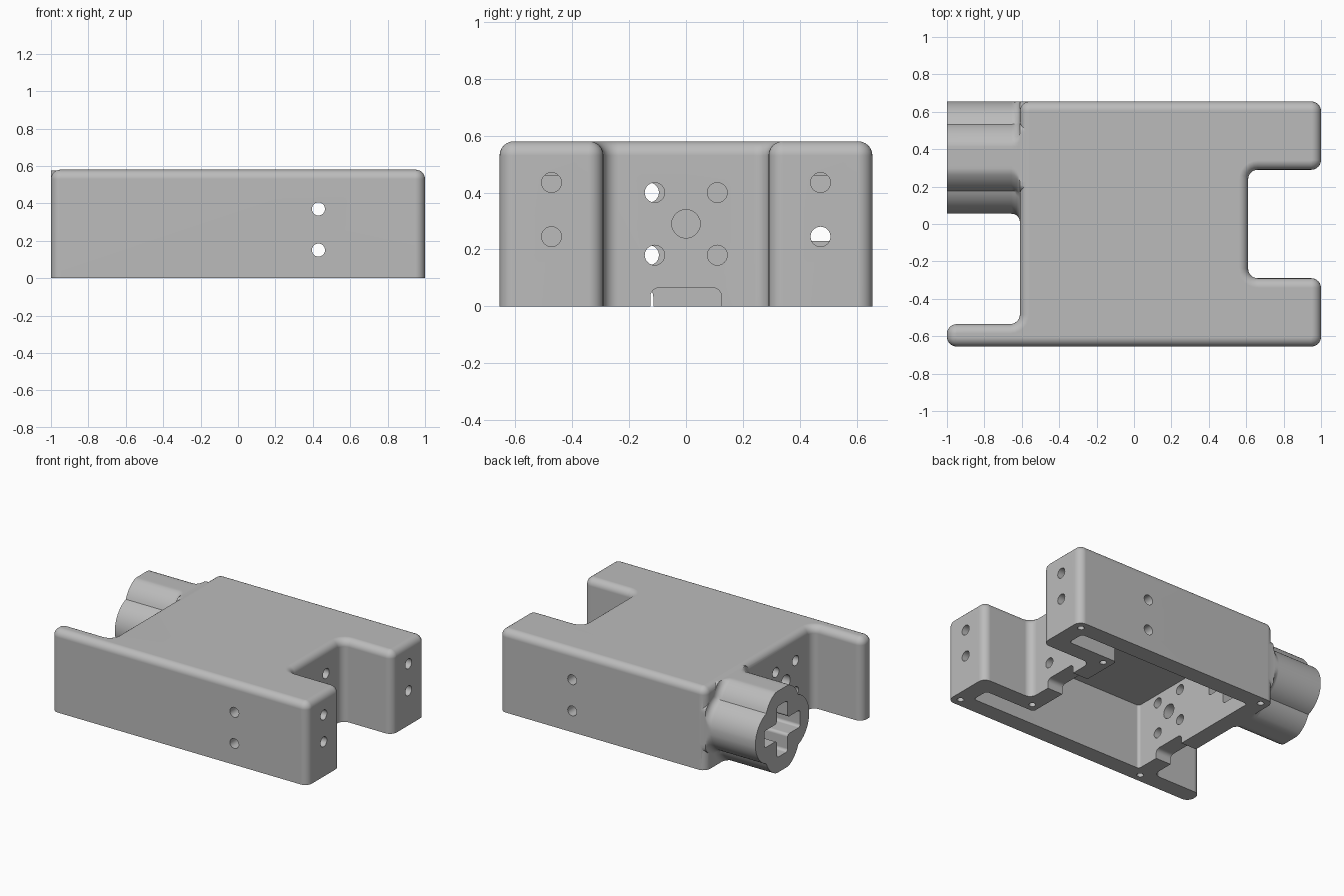
import bpy, bmesh, math
from mathutils import Vector

old = bpy.data.objects.get("Cube")
if old:
    bpy.data.objects.remove(old, do_unlink=True)

grey = bpy.data.materials.new("plain grey")
GREY = (0.5, 0.5, 0.5, 1)
grey.use_nodes = True
grey.diffuse_color = GREY
grey.node_tree.nodes["Principled BSDF"].inputs["Base Color"].default_value = GREY

HEIGHT, EDGE = 0.58, 0.05
END, SIDE, WALL = 0.61, 0.655, 0.12
NOTCH = 0.29
ARM_Y = (NOTCH + SIDE) / 2
BARREL_Y, MID_Z = 0.355, 0.29
LEFT_Y = -0.24


def rounded(points, r, inset=0.0, steps=6):
    """Counter-clockwise outline with rounded corners, optionally inset."""
    out = []
    for i, p in enumerate(points):
        p = Vector(p)
        a = (Vector(points[i - 1]) - p).normalized()
        b = (Vector(points[(i + 1) % len(points)]) - p).normalized()
        convex = a.x * b.y - a.y * b.x < 0
        centre = p + (a + b) * r
        radius = r - inset if convex else r + inset
        for k in range(steps + 1):
            t = math.pi / 2 * k / steps
            out.append(centre - (b * math.cos(t) + a * math.sin(t)) * radius)
    return out


def loft(name, rings):
    """Solid skinned through matching rings of 3D points."""
    bm = bmesh.new()
    loops = [[bm.verts.new(p) for p in ring] for ring in rings]
    n = len(loops[0])
    for lo, hi in zip(loops, loops[1:]):
        for i in range(n):
            j = (i + 1) % n
            bm.faces.new((lo[i], lo[j], hi[j], hi[i]))
    bm.faces.new(loops[0][::-1])
    bm.faces.new(loops[-1])
    bmesh.ops.recalc_face_normals(bm, faces=bm.faces)
    mesh = bpy.data.meshes.new(name)
    bm.to_mesh(mesh)
    bm.free()
    mesh.materials.append(grey)
    obj = bpy.data.objects.new(name, mesh)
    bpy.context.collection.objects.link(obj)
    return obj


def prism(name, outline, axis, start, end):
    """Straight extrusion of an outline along x, y or z."""
    def place(p, t):
        return {"x": (t, p[0], p[1]), "y": (p[0], t, p[1]), "z": (p[0], p[1], t)}[axis]
    return loft(name, [[place(p, t) for p in outline] for t in (start, end)])


def circle(u, v, r, n=24):
    return [(u + r * math.cos(math.tau * i / n), v + r * math.sin(math.tau * i / n))
            for i in range(n)]


def combine(target, tool, operation="DIFFERENCE"):
    tool.hide_render = True
    mod = target.modifiers.new("combine", "BOOLEAN")
    mod.operation, mod.solver, mod.object = operation, "EXACT", tool
    bpy.context.view_layer.objects.active = target
    bpy.ops.object.modifier_apply(modifier=mod.name)
    bpy.data.objects.remove(tool, do_unlink=True)


# Housing block: notched outline with rolled top edges
plan = [(-1, -SIDE), (1, -SIDE), (1, -NOTCH), (END, -NOTCH), (END, NOTCH), (1, NOTCH),
        (1, SIDE), (-END, SIDE), (-END, WALL - SIDE), (-1, WALL - SIDE)]
levels = [(0, 0)]
for k in range(7):
    t = math.pi / 2 * k / 6
    levels.append((HEIGHT - EDGE + EDGE * math.sin(t), EDGE * (1 - math.cos(t))))
housing = loft("housing", [[(p.x, p.y, z) for p in rounded(plan, EDGE + 0.002, d)]
                           for z, d in levels])


# Lobed barrel with a flared root
def lobed_ring(x, grow):
    ring = []
    for i in range(96):
        t = math.tau * i / 96
        c = (t + math.pi / 4) % (math.pi / 2) - math.pi / 4
        r = 0.11 * math.cos(c) + math.sqrt(0.19 ** 2 - (0.11 * math.sin(c)) ** 2) + grow
        y = min(BARREL_Y + r * math.cos(t), SIDE - 0.001)
        z = min(max(MID_Z + r * math.sin(t), 0.002), HEIGHT - 0.004)
        ring.append((x, y, z))
    return ring


rings = [lobed_ring(-1, 0)]
for k in range(6):
    t = math.pi / 2 * k / 5
    rings.append(lobed_ring(-END - 0.045 + 0.045 * math.sin(t), 0.045 * (1 - math.cos(t))))
rings.append(lobed_ring(-0.55, 0.045))
combine(housing, loft("barrel", rings), "UNION")

# Cavity open at the bottom, reaching into both arms
inner, tip, side = END - WALL, 1 - WALL, SIDE - WALL
slot = NOTCH + WALL
cavity = [(-inner, -side), (tip, -side), (tip, -slot), (inner, -slot),
          (inner, slot), (tip, slot), (tip, side), (-inner, side)]
combine(housing, prism("cavity", rounded(cavity, 0.02, steps=4), "z", -0.1, HEIGHT - WALL))

# Cross-shaped bore through the barrel
w, a, b = 0.06, 0.2, 0.18
cross = [(a, -w), (a, w), (w, w), (w, b), (-w, b), (-w, w),
         (-a, w), (-a, -w), (-w, -w), (-w, -b), (w, -b), (w, -w)]
cross = [(BARREL_Y + y, MID_Z + z) for y, z in cross]
combine(housing, prism("bore", rounded(cross, 0.02, steps=4), "x", -1.1, -0.4))

# Mounting pattern and cable slot in both end walls
for y, x0, x1 in ((0, 0.45, 0.7), (LEFT_Y, -0.7, -0.45)):
    holes = [circle(y, MID_Z, 0.05)]
    holes += [circle(y + dy, MID_Z + dz, 0.035) for dy in (-0.11, 0.11) for dz in (-0.11, 0.11)]
    holes.append(rounded([(y - 0.125, -0.1), (y + 0.125, -0.1),
                          (y + 0.125, 0.065), (y - 0.125, 0.065)], 0.03))
    for outline in holes:
        combine(housing, prism("end_hole", outline, "x", x0, x1))

# Paired holes in the arm tips and in the long sides
for s in (-1, 1):
    for z in (0.245, 0.435):
        combine(housing, prism("tip_hole", circle(s * ARM_Y, z, 0.035), "x", 0.84, 1.1))
    for z in (0.15, 0.37):
        y0, y1 = sorted((s * 0.5, s * 0.75))
        combine(housing, prism("side_hole", circle(0.43, z, 0.035), "y", y0, y1))

# Screw holes in the bottom rim
for s in (-1, 1):
    for x, y in ((0.94, 0.595), (0.55, 0.35), (-0.55, 0.595)):
        combine(housing, prism("screw_hole", circle(x, s * y, 0.022, 16), "z", -0.1, 0.12))

# Smooth shading with sharp edges kept
bpy.ops.object.select_all(action="DESELECT")
housing.select_set(True)
bpy.context.view_layer.objects.active = housing
bpy.ops.object.shade_smooth_by_angle(angle=math.radians(32))
weighted = housing.modifiers.new("weighted normals", "WEIGHTED_NORMAL")
weighted.keep_sharp = True
